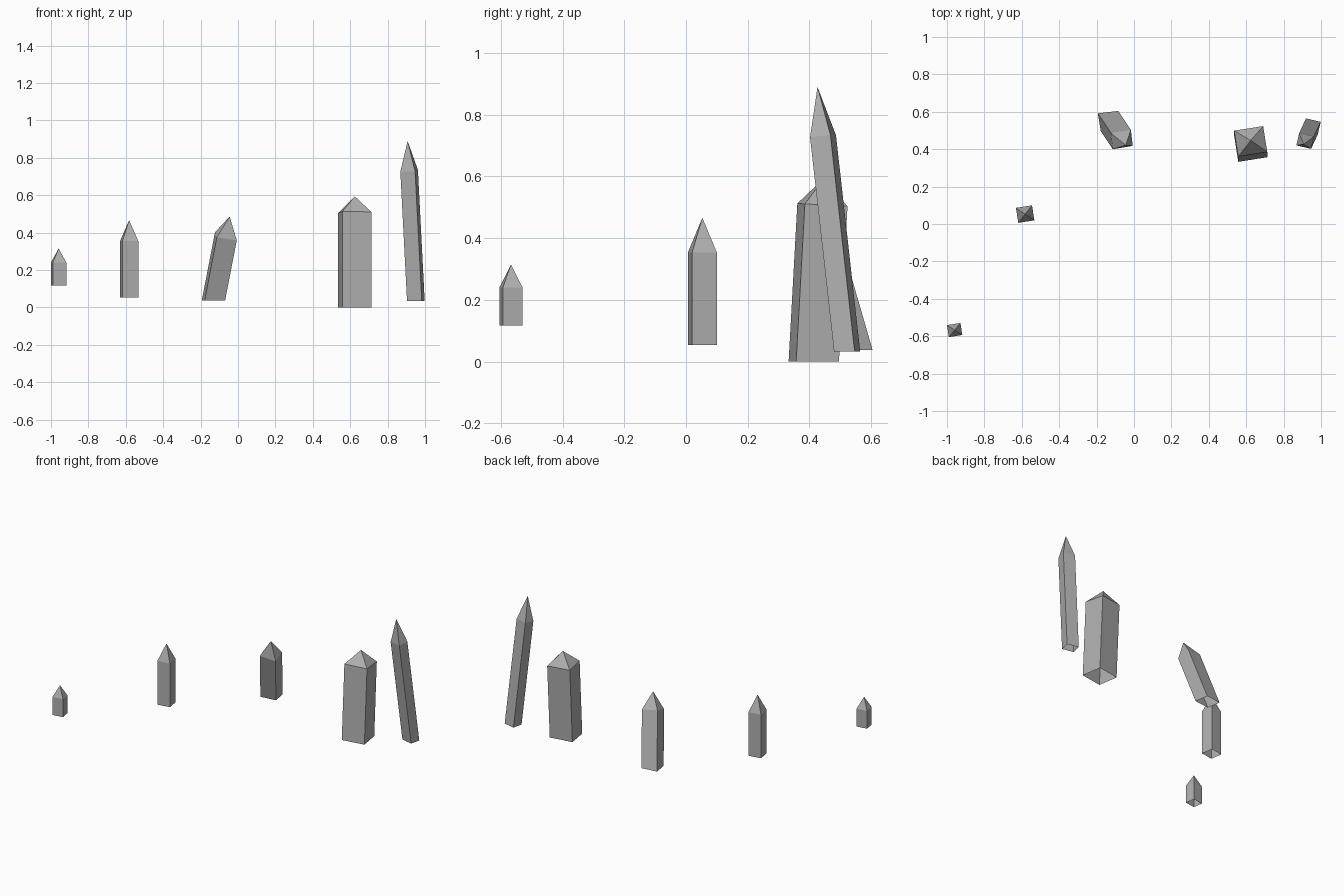
import bpy, bmesh
from math import radians
from mathutils import Vector, Matrix

cube = bpy.data.objects.get("Cube")
if cube:
    bpy.data.objects.remove(cube, do_unlink=True)

stone = bpy.data.materials.new("grey_stone")
stone.use_nodes = True
grey = (0.43, 0.43, 0.43, 1)
stone.diffuse_color = grey
stone.node_tree.nodes["Principled BSDF"].inputs["Base Color"].default_value = grey


def pillar(name, base, shoulder, tip, width, depth, spin):
    """Leaning four-sided shaft, open at its level foot, with a pointed cap."""
    base, shoulder = Vector(base), Vector(shoulder)
    axis = (shoulder - base).normalized()
    turn = (Vector((0, 0, 1)).rotation_difference(axis).to_matrix()
            @ Matrix.Rotation(radians(spin), 3, "Z"))
    bm = bmesh.new()
    top, foot = [], []
    for sx, sy in ((-1, -1), (1, -1), (1, 1), (-1, 1)):
        corner = shoulder + turn @ Vector((sx * width / 2, sy * depth / 2, 0))
        top.append(bm.verts.new(corner))
        # Run each long edge down to the level foot
        foot.append(bm.verts.new(corner - axis * ((corner.z - base.z) / axis.z)))
    apex = bm.verts.new(shoulder + axis * ((tip - shoulder.z) / axis.z))
    for i in range(4):
        j = (i + 1) % 4
        bm.faces.new((foot[i], foot[j], top[j], top[i]))
        bm.faces.new((top[i], top[j], apex))
    mesh = bpy.data.meshes.new(name)
    bm.to_mesh(mesh)
    bm.free()
    mesh.materials.append(stone)
    bpy.context.collection.objects.link(bpy.data.objects.new(name, mesh))


# Upright pillars
pillar("smallest_pillar", (-0.959, -0.567, 0.117), (-0.959, -0.567, 0.24),
       0.315, 0.073, 0.065, 9)
pillar("small_pillar", (-0.582, 0.053, 0.054), (-0.582, 0.053, 0.354),
       0.466, 0.087, 0.081, 9)

# Leaning pillars
pillar("leaning_pillar", (-0.131, 0.551, 0.038), (-0.065, 0.452, 0.38),
       0.486, 0.109, 0.091, 8)
pillar("wide_pillar", (0.624, 0.414, 0.0), (0.624, 0.442, 0.508),
       0.594, 0.157, 0.14, 9)
pillar("tall_pillar", (0.951, 0.522, 0.033), (0.915, 0.444, 0.73),
       0.89, 0.081, 0.068, -13)
